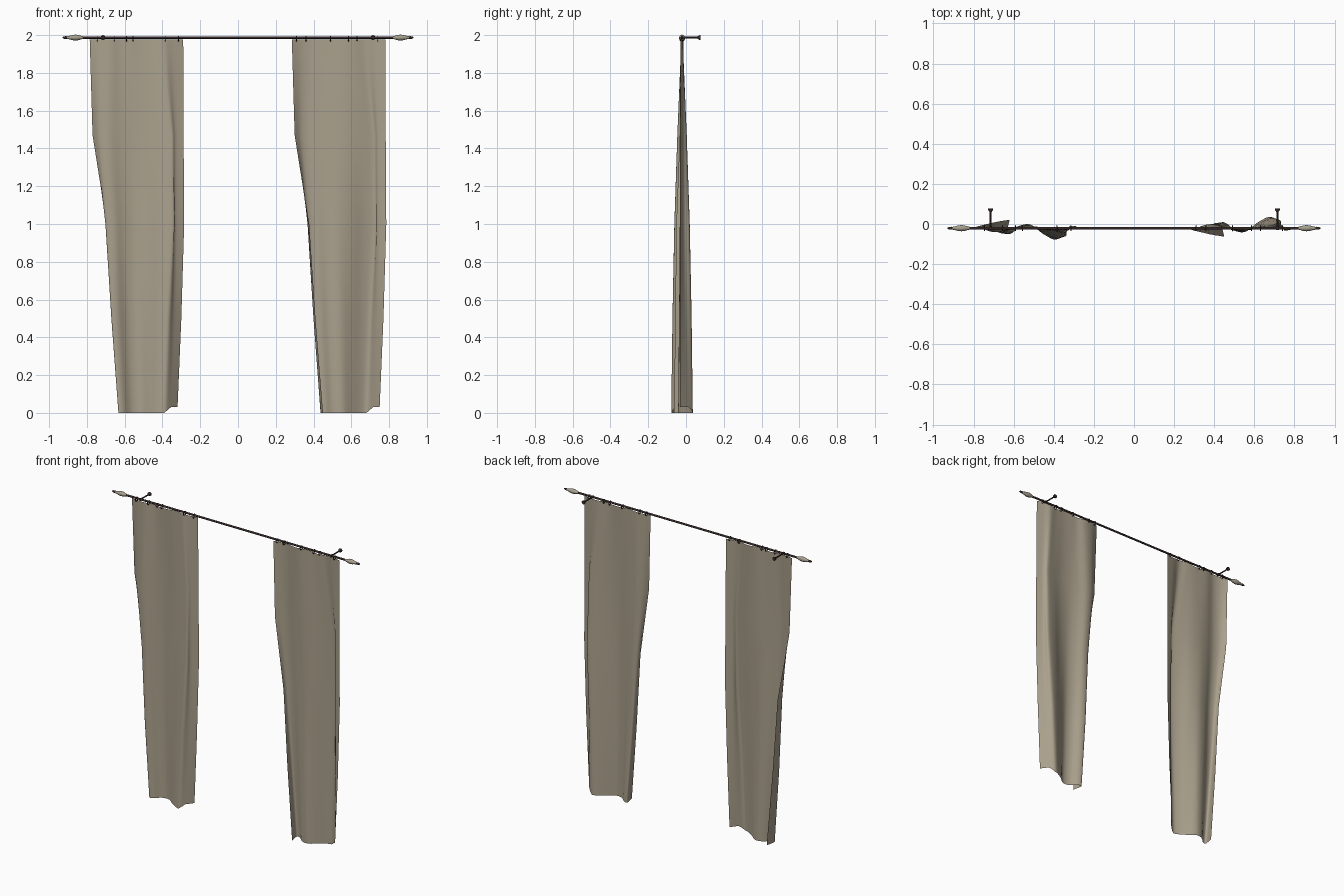
import bpy, bmesh, math
from mathutils import Vector, Matrix

if "Cube" in bpy.data.objects:
    bpy.data.objects.remove(bpy.data.objects["Cube"])

ROD_Y, ROD_Z = -0.021, 1.987

def material(name, rgb):
    m = bpy.data.materials.new(name)
    m.diffuse_color = (*rgb, 1)
    m.use_nodes = True
    m.node_tree.nodes["Principled BSDF"].inputs["Base Color"].default_value = m.diffuse_color
    return m

FABRIC = material("tan fabric", (0.40, 0.35, 0.262))
METAL = material("dark brown metal", (0.038, 0.024, 0.022))
FINIAL = material("pale stone", (0.38, 0.35, 0.27))

def finish(name, bm, mat, smooth=True):
    me = bpy.data.meshes.new(name)
    bm.to_mesh(me)
    bm.free()
    me.materials.append(mat)
    for p in me.polygons:
        p.use_smooth = smooth
    ob = bpy.data.objects.new(name, me)
    bpy.context.collection.objects.link(ob)
    return ob

def lathe(name, origin, axis, profile, mat, sides=12):
    """Revolve (distance along axis, radius) points about an axis."""
    bm = bmesh.new()
    rot = Vector((0, 0, 1)).rotation_difference(Vector(axis)).to_matrix()
    rings = []
    for d, r in profile:
        rings.append([bm.verts.new(Vector(origin) + rot @ Vector(
            (r * math.cos(2 * math.pi * i / sides), r * math.sin(2 * math.pi * i / sides), d)))
            for i in range(sides)])
    for a, b in zip(rings, rings[1:]):
        for i in range(sides):
            j = (i + 1) % sides
            bm.faces.new((a[i], a[j], b[j], b[i]))
    bm.faces.new(rings[0][::-1])
    bm.faces.new(rings[-1])
    return finish(name, bm, mat)

# Cross-sections of a curtain: height, then (x from top left corner, y from rod)
FOLDS = [
    (1.976, [(0.055 * i, 0.007 * math.cos(2.1 * i)) for i in range(10)]),
    (1.47, [(.015, .012), (.05, -.01), (.10, -.02), (.165, -.005), (.23, .01),
            (.30, .008), (.38, -.015), (.435, -.025), (.455, -.005), (.497, .01)]),
    (1.0, [(.092, .03), (.085, -.01), (.13, -.02), (.18, 0), (.24, .012),
           (.31, 0), (.38, -.03), (.443, -.04), (.452, -.01), (.50, .01)]),
    (0.5, [(.125, .036), (.115, -.02), (.15, -.022), (.20, .008), (.255, .015),
           (.315, -.01), (.37, -.04), (.415, -.05), (.445, -.02), (.485, .01)]),
    (0.0, [(.165, .042), (.152, -.025), (.18, -.022), (.22, .013), (.27, .018),
           (.32, -.02), (.36, -.045), (.395, -.057), (.43, -.035), (.465, .012)]),
]

def spline(pts, t):
    """Catmull-Rom point at parameter t."""
    i = min(int(t), len(pts) - 2)
    f = t - i
    p0, p1, p2, p3 = (Vector(pts[min(max(k, 0), len(pts) - 1)]) for k in range(i - 1, i + 3))
    return 0.5 * (2 * p1 + (p2 - p0) * f + (2 * p0 - 5 * p1 + 4 * p2 - p3) * f * f
                  + (3 * p1 - p0 - 3 * p2 + p3) * f ** 3)

def curtain(name, x0, side):
    """Folded sheet; side = -1 mirrors the folds front to back."""
    bm = bmesh.new()
    sub = 4
    rows = []
    for z, pts in FOLDS:
        row = []
        for k in range((len(pts) - 1) * sub + 1):
            p = spline(pts, k / sub)
            lift = 0.03 * min(max((k / sub - 7) / 1.0, 0), 1) if z == 0 else 0
            row.append(bm.verts.new((x0 + p.x, ROD_Y + side * p.y, z + lift)))
        rows.append(row)
    for a, b in zip(rows, rows[1:]):
        for k in range(len(a) - 1):
            bm.faces.new((a[k], b[k], b[k + 1], a[k + 1]))
    finish(name, bm, FABRIC)

curtain("left_curtain", -0.785, 1)
curtain("right_curtain", 0.285, -1)

# Rod
lathe("rod", (-0.84, ROD_Y, ROD_Z), (1, 0, 0), [(0, .0065), (1.68, .0065)], METAL)

# Finials and wall brackets on both ends
for s, label in ((-1, "left"), (1, "right")):
    lathe(label + "_finial", (s * 0.82, ROD_Y, ROD_Z), (s, 0, 0),
          [(0, .007), (.012, .010), (.025, .014), (.04, .0155), (.055, .014),
           (.07, .010), (.085, .007)], FINIAL)
    lathe(label + "_finial_tip", (s * 0.90, ROD_Y, ROD_Z), (s, 0, 0),
          [(0, .006), (.012, .0075), (.022, .006), (.03, .002)], METAL)
    lathe(label + "_bracket", (s * 0.715, ROD_Y - .009, ROD_Z), (0, 1, 0),
          [(0, .008), (.018, .008), (.02, .0045), (.088, .0045), (.1, .012), (.108, .013)], METAL)

# Curtain rings around the rod
def ring(name, x, major=0.0125, minor=0.0028, n=14, m=6):
    bm = bmesh.new()
    grid = []
    for i in range(n):
        a = 2 * math.pi * i / n
        grid.append([])
        for j in range(m):
            b = 2 * math.pi * j / m
            r = major + minor * math.cos(b)
            grid[i].append(bm.verts.new((x + minor * math.sin(b), ROD_Y + r * math.cos(a),
                                         1.981 + r * math.sin(a))))
    for i in range(n):
        for j in range(m):
            p, q = grid[i], grid[(i + 1) % n]
            bm.faces.new((p[j], q[j], q[(j + 1) % m], p[(j + 1) % m]))
    bmesh.ops.recalc_face_normals(bm, faces=bm.faces)
    finish(name, bm, METAL)

for x in (-.745, -.655, -.59, -.555, -.385, -.315, .31, .36, .49, .585, .63, .74):
    ring("curtain_ring", x)

# Keep the caps and flares crisp
bpy.ops.object.select_all(action='DESELECT')
for ob in bpy.data.objects:
    if "curtain" not in ob.name:
        ob.select_set(True)
        bpy.context.view_layer.objects.active = ob
bpy.ops.object.shade_smooth_by_angle(angle=math.radians(40))
